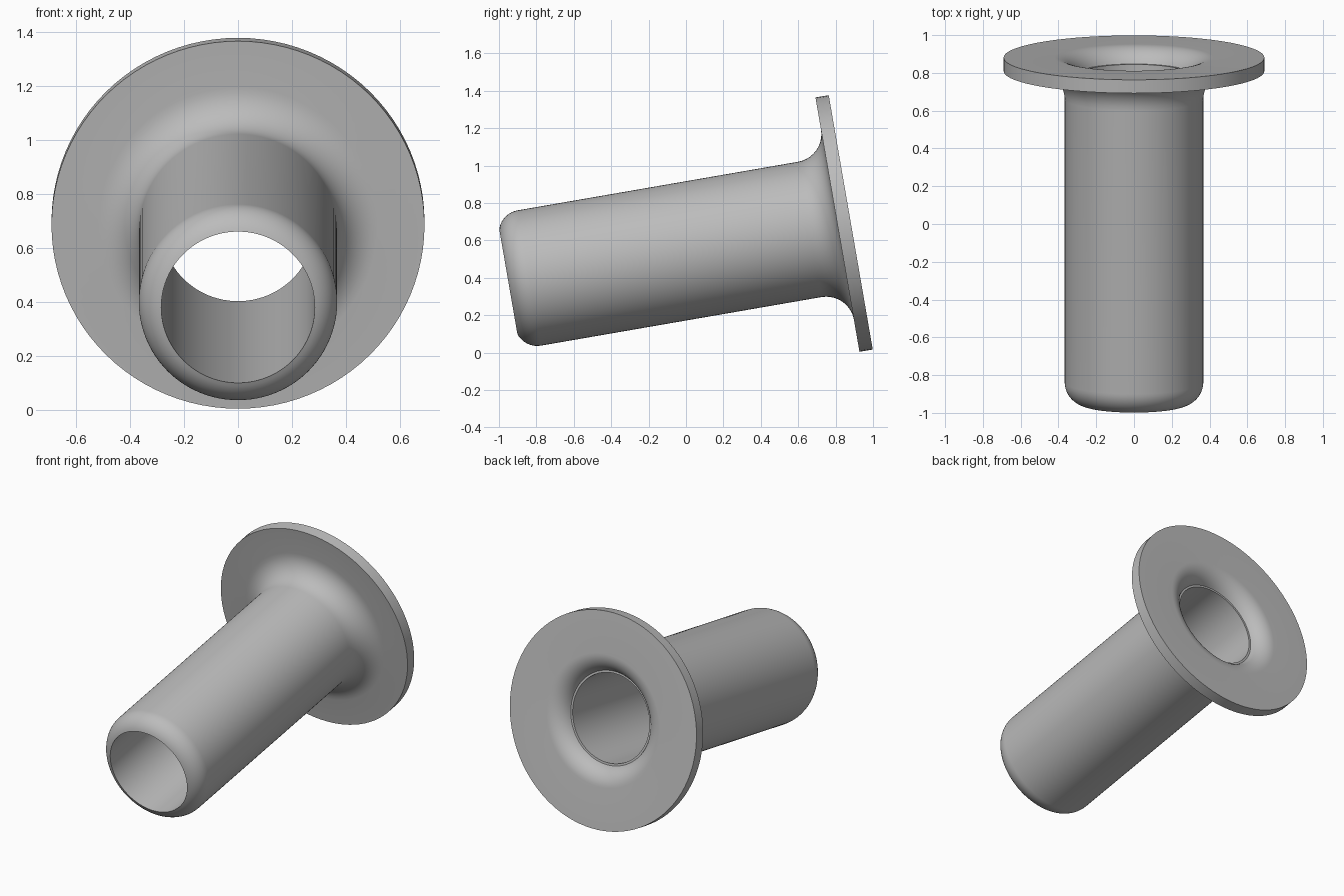
import bpy, bmesh
from math import sin, cos, radians
from mathutils import Matrix

cube = bpy.data.objects.get("Cube")
if cube:
    bpy.data.objects.remove(cube, do_unlink=True)

# Main dimensions: radii, and stations along the axis from the front mouth
BORE, TUBE, FLANGE = 0.284, 0.367, 0.69
LENGTH, THICK = 1.858, 0.072
NOSE, FILLET, FLARE = 0.12, 0.15, 0.13
TILT = 9.82
SEGMENTS = 96


def arc(r, s, radius, start, end, steps=10):
    """Points (radius, station) on a circular arc centred at (r, s)."""
    angles = [radians(start + (end - start) * i / steps) for i in range(steps + 1)]
    return [(r + radius * cos(a), s + radius * sin(a)) for a in angles]


# Closed wall section: rounded nose, tube, fillet, flange rim, flared mouth, bore
face = LENGTH - THICK
nose = arc(TUBE - NOSE, 0.114, NOSE, -72, 0)
fillet = arc(TUBE + FILLET, face - FILLET, FILLET, 180, 90)
rim = [(FLANGE, face), (FLANGE, LENGTH)]
flare = arc(0.42, LENGTH - FLARE, FLARE, 90, 160)
ring = [(BORE, flare[-1][1])]
section = [(BORE, 0)] + nose[1:] + fillet + rim + flare + ring

# Revolve the section about the axis
bm = bmesh.new()
verts = [bm.verts.new((r, 0, s)) for r, s in section]
edges = [bm.edges.new((v, verts[i - 1])) for i, v in enumerate(verts)]
bmesh.ops.spin(bm, geom=verts + edges, cent=(0, 0, 0), axis=(0, 0, 1),
               angle=radians(360), steps=SEGMENTS)
bmesh.ops.remove_doubles(bm, verts=bm.verts, dist=0.0002)
bmesh.ops.recalc_face_normals(bm, faces=bm.faces)

# Lay the axis back and tilt it upward
bm.transform(Matrix.Translation((0, -0.95, 0.38))
             @ Matrix.Rotation(radians(TILT - 90), 4, 'X'))
mesh = bpy.data.meshes.new("flanged_sleeve")
bm.to_mesh(mesh)
bm.free()
sleeve = bpy.data.objects.new("flanged_sleeve", mesh)
bpy.context.collection.objects.link(sleeve)

# Plain grey material
grey = bpy.data.materials.new("plain grey")
grey.use_nodes = True
colour = (0.5, 0.5, 0.5, 1)
grey.diffuse_color = colour
grey.node_tree.nodes["Principled BSDF"].inputs["Base Color"].default_value = colour
mesh.materials.append(grey)

# Smooth curves with crisp rims
bpy.ops.object.select_all(action='DESELECT')
sleeve.select_set(True)
bpy.context.view_layer.objects.active = sleeve
bpy.ops.object.shade_smooth_by_angle(angle=radians(30))
